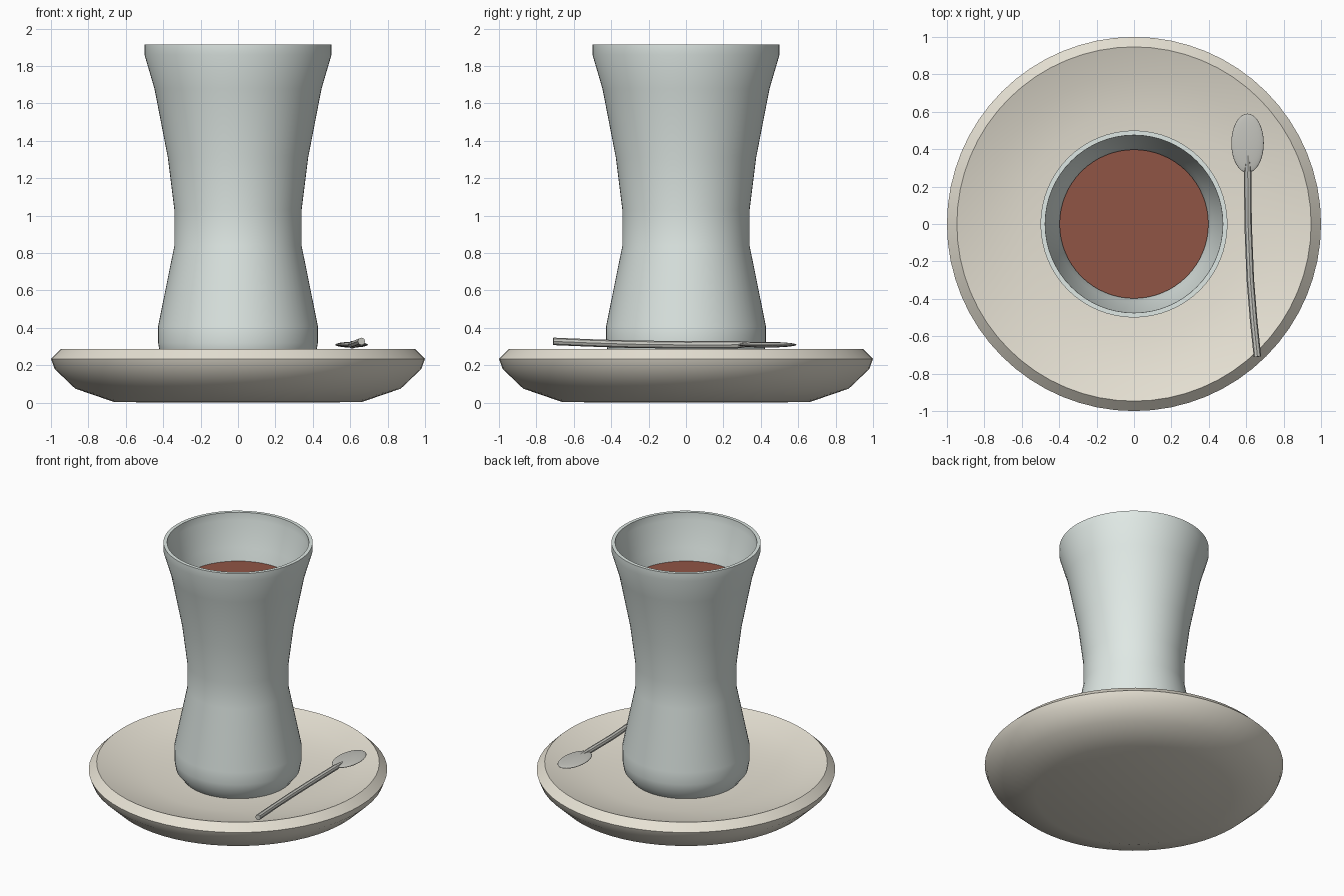
import bpy, math

if "Cube" in bpy.data.objects:
    bpy.data.objects.remove(bpy.data.objects["Cube"])

def material(name, rgb):
    m = bpy.data.materials.new(name)
    m.diffuse_color = (*rgb, 1)
    m.use_nodes = True
    m.node_tree.nodes["Principled BSDF"].inputs["Base Color"].default_value = m.diffuse_color
    return m

def finish(ob, mat):
    ob.data.materials.append(mat)
    bpy.ops.object.select_all(action='DESELECT')
    ob.select_set(True)
    bpy.context.view_layer.objects.active = ob
    bpy.ops.object.shade_smooth_by_angle(angle=math.radians(35))

def lathe(name, profile, mat, n=64):
    """Spin an (r, z) profile, listed from bottom axis round the outside to top axis."""
    verts, rings, faces = [], [], []
    for r, z in profile:
        start = len(verts)
        count = 1 if r == 0 else n
        verts += [(r * math.cos(2 * math.pi * i / n), r * math.sin(2 * math.pi * i / n), z)
                  for i in range(count)]
        rings.append([start + i % count for i in range(n)])
    for a, b in zip(rings, rings[1:]):
        for i in range(n):
            j = (i + 1) % n
            faces.append(tuple(dict.fromkeys((a[i], a[j], b[j], b[i]))))
    me = bpy.data.meshes.new(name)
    me.from_pydata(verts, [], faces)
    ob = bpy.data.objects.new(name, me)
    bpy.context.collection.objects.link(ob)
    finish(ob, mat)
    return ob

cream = material("cream", (0.80, 0.76, 0.66))
pale = material("pale_glass", (0.74, 0.81, 0.78))
red = material("tea_red", (0.28, 0.09, 0.06))
steel = material("steel", (0.55, 0.55, 0.51))

# Saucer
lathe("saucer", [(0, 0), (0.66, 0.003), (0.87, 0.075), (0.98, 0.18), (1.0, 0.235),
                 (0.947, 0.287), (0.8, 0.24), (0.6, 0.205), (0.36, 0.19), (0, 0.19)], cream)

# Waisted glass, outside then inside
lathe("tea_glass", [(0, 0.18), (0.36, 0.18), (0.415, 0.25), (0.427, 0.32), (0.427, 0.41),
                    (0.34, 0.84), (0.34, 1.03), (0.375, 1.31), (0.447, 1.68),
                    (0.5, 1.86), (0.5, 1.915), (0.475, 1.915), (0.473, 1.86),
                    (0.42, 1.68), (0.347, 1.31), (0.312, 1.03), (0.312, 0.84),
                    (0.39, 0.41), (0.37, 0.28), (0, 0.25)], pale)

# Tea inside the glass
lathe("tea", [(0, 0.26), (0.365, 0.29), (0.385, 0.41), (0.307, 0.84), (0.307, 1.03),
              (0.342, 1.31), (0.398, 1.59), (0, 1.59)], red)

# Spoon bowl
bpy.ops.mesh.primitive_uv_sphere_add(segments=32, ring_count=16, radius=1,
                                     location=(0.607, 0.432, 0.31))
bowl = bpy.context.object
bowl.name = "spoon_bowl"
bowl.scale = (0.087, 0.158, 0.015)
finish(bowl, steel)

# Spoon handle, a bent tube
cu = bpy.data.curves.new("spoon_handle", 'CURVE')
cu.dimensions = '3D'
cu.bevel_depth = 0.02
cu.bevel_resolution = 2
cu.use_fill_caps = True
path = [(0.61, 0.40, 0.316, 0.3), (0.608, 0.27, 0.310, 1), (0.61, 0.0, 0.309, 1),
        (0.622, -0.30, 0.313, 1), (0.64, -0.52, 0.320, 1), (0.66, -0.71, 0.328, 1)]
sp = cu.splines.new('POLY')
sp.points.add(len(path) - 1)
for p, (x, y, z, r) in zip(sp.points, path):
    p.co = (x, y, z, 1)
    p.radius = r
handle = bpy.data.objects.new("spoon_handle", cu)
bpy.context.collection.objects.link(handle)
bpy.ops.object.select_all(action='DESELECT')
handle.select_set(True)
bpy.context.view_layer.objects.active = handle
bpy.ops.object.convert(target='MESH')
finish(bpy.context.object, steel)
